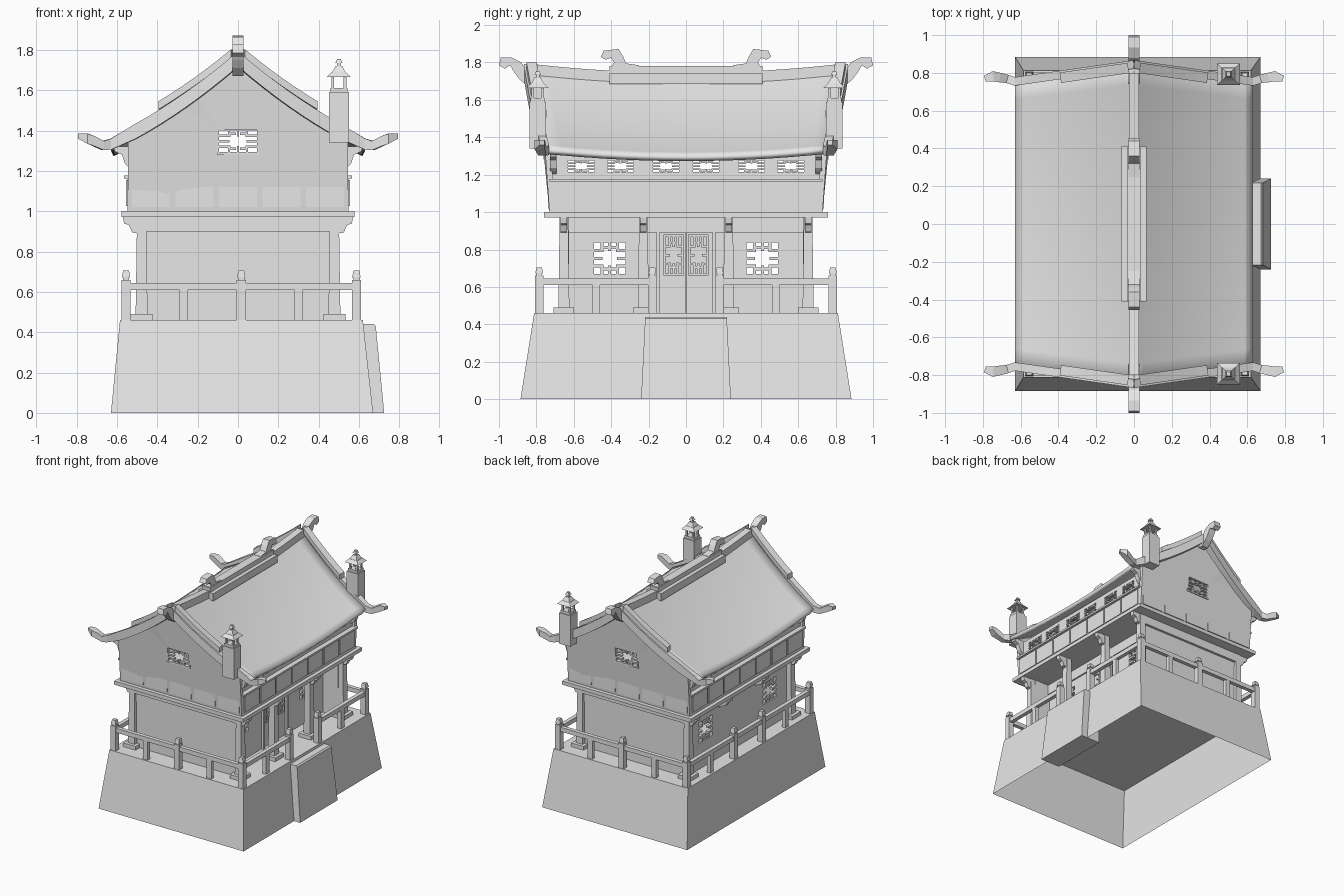
import bpy, bmesh
from mathutils import Vector

cube = bpy.data.objects.get("Cube")
if cube:
    bpy.data.objects.remove(cube, do_unlink=True)

grey = bpy.data.materials.new("plain grey")
grey.use_nodes = True
grey.diffuse_color = (0.8, 0.8, 0.8, 1)
grey.node_tree.nodes["Principled BSDF"].inputs["Base Color"].default_value = (0.8, 0.8, 0.8, 1)
SIDES = (-1, 1)


def finish(name, bm, recalc=True):
    if recalc:
        bmesh.ops.recalc_face_normals(bm, faces=bm.faces)
    me = bpy.data.meshes.new(name)
    bm.to_mesh(me)
    bm.free()
    me.materials.append(grey)
    ob = bpy.data.objects.new(name, me)
    bpy.context.scene.collection.objects.link(ob)
    return ob


def add_box(bm, centre, size, taper=1.0):
    """Box, with its top scaled by taper."""
    for v in bmesh.ops.create_cube(bm, size=1)["verts"]:
        k = taper if v.co.z > 0 else 1
        v.co = Vector((v.co.x * size[0] * k, v.co.y * size[1] * k, v.co.z * size[2])) + Vector(centre)


def boxes(name, items):
    bm = bmesh.new()
    for item in items:
        add_box(bm, *item)
    return finish(name, bm)


def extrude(name, pts, place, a, b):
    """Prism from a 2D outline; place(u, v, depth) gives the 3D point."""
    bm = bmesh.new()
    ring = [[bm.verts.new(place(u, v, d)) for u, v in pts] for d in (a, b)]
    for r in ring:
        bm.faces.new(r)
    n = len(pts)
    for i in range(n):
        j = (i + 1) % n
        bm.faces.new((ring[0][i], ring[0][j], ring[1][j], ring[1][i]))
    return finish(name, bm)


def sweep(name, path, w, h):
    """Upright rectangular beam along a path; w and h may be lists."""
    bm = bmesh.new()
    rings = []
    for i, p in enumerate(path):
        d = Vector(path[min(i + 1, len(path) - 1)]) - Vector(path[max(i - 1, 0)])
        d.z = 0
        side = d.normalized().cross(Vector((0, 0, 1))) * (w[i] / 2 if isinstance(w, list) else w / 2)
        up = Vector((0, 0, (h[i] if isinstance(h, list) else h) / 2))
        p = Vector(p)
        rings.append([bm.verts.new(p + s * side + u * up) for s, u in ((-1, -1), (1, -1), (1, 1), (-1, 1))])
    for r, q in zip(rings, rings[1:]):
        for k in range(4):
            bm.faces.new((r[k], r[(k + 1) % 4], q[(k + 1) % 4], q[k]))
    bm.faces.new(rings[0])
    bm.faces.new(rings[-1])
    return finish(name, bm)


def cut(wall, holes):
    cutter = boxes(wall.name + "_cutter", holes)
    cutter.hide_render = cutter.hide_viewport = True
    mod = wall.modifiers.new("openings", "BOOLEAN")
    mod.object, mod.operation, mod.solver = cutter, "DIFFERENCE", "EXACT"


def lattice(name, axis, pos, u, z, w, h, bar=0.012):
    """Framed fretwork lying across the x or y axis."""
    bars = []
    for s in SIDES:
        bars += [(s, 0, 0, 1), (0, s, 1, 0), (s * .72, 0, .28, 0), (0, s * .72, 0, .28)]
        for q in SIDES:
            bars += [(s * .45, q * .7, 0, .3), (s * .7, q * .45, .3, 0), (s * .3, q * .62, .2, 0)]
    items = []
    for cu, cv, lu, lv in bars:
        du, dz = max(bar, lu * w), max(bar, lv * h)
        a = u + cu * (w - bar) / 2
        c = (pos, a, z + cv * (h - bar) / 2) if axis == "x" else (a, pos, z + cv * (h - bar) / 2)
        items.append((c, (0.025, du, dz) if axis == "x" else (du, 0.025, dz)))
    return boxes(name, items)


# Stone base, open below, and the sloped entrance block
bm = bmesh.new()
low = [bm.verts.new((0.02 + sx * 0.65, sy * 0.885, 0)) for sx, sy in ((-1, -1), (1, -1), (1, 1), (-1, 1))]
top = [bm.verts.new((0.017 + sx * 0.602, sy * 0.812, 0.46)) for sx, sy in ((-1, -1), (1, -1), (1, 1), (-1, 1))]
for k in range(4):
    j = (k + 1) % 4
    bm.faces.new((low[k], low[j], top[j], top[k]))
bm.faces.new(top)
finish("stone_base", bm)
extrude("entrance_block", [(0.55, 0), (0.725, 0), (0.683, 0.43), (0.673, 0.44), (0.55, 0.44)],
        lambda u, v, d: (u, d * (0.24 - 0.05 * v), v), -1, 1)

# Railing round the deck
XL, XR, YE, YG = -0.555, 0.587, 0.785, 0.18
posts = [(x, y) for x in (XL, 0.016, XR) for y in (-YE, YE)]
posts += [(x, y) for x in (XL, XR) for y in (-YG, YG)]
items = []
for x, y in posts:
    items += [((x, y, 0.56), (0.045, 0.045, 0.2)), ((x, y, 0.664), (0.03, 0.03, 0.02)),
              ((x, y, 0.688), (0.042, 0.042, 0.034), 0.7)]
boxes("railing_posts", items)
rails, stubs = [], []
for s in SIDES:
    rails.append(((0.016, s * YE, 0.627), (1.14, 0.032, 0.035)))
    stubs += [((x, s * YE, 0.535), (0.042, 0.03, 0.15)) for x in (-0.27, 0.30)]
    for x in (XL, XR):
        rails.append(((x, s * 0.4825, 0.627), (0.032, 0.605, 0.035)))
        stubs.append(((x, s * 0.48, 0.535), (0.03, 0.042, 0.15)))
rails.append(((XL, 0, 0.627), (0.032, 0.36, 0.035)))
boxes("railing_rails", rails)
boxes("railing_stubs", stubs)

# Lower storey: end walls, side walls with windows, lintels
for s in SIDES:
    boxes("lower_end_wall", [((0, s * 0.64, 0.715), (0.92, 0.03, 0.51)), ((0, s * 0.66, 0.935), (0.96, 0.03, 0.07))])
for label, x in (("right", -0.45), ("left", 0.31)):
    wall = boxes(label + "_lower_wall", [((x, 0, 0.715), (0.025, 1.26, 0.51))])
    cut(wall, [((x, s * 0.408, 0.753), (0.1, 0.18, 0.18)) for s in SIDES])
    for s in SIDES:
        lattice(label + "_window", "x", x, s * 0.408, 0.753, 0.2, 0.2, 0.016)
    boxes(label + "_lintel", [((x * 1.03, 0, 0.93), (0.03, 1.26, 0.08))])

# Double door with carved panels
boxes("door_frame", [((0.33, s * 0.15, 0.675), (0.02, 0.018, 0.43)) for s in SIDES]
      + [((0.325, 0, 0.675), (0.012, 0.008, 0.43))])
for s in SIDES:
    lattice("door_fretwork", "x", 0.322, s * 0.066, 0.77, 0.11, 0.22, 0.012)

# Columns with feet, and brackets carrying the upper storey
spots = [(sx * 0.478, sy * 0.653) for sx in SIDES for sy in SIDES] + [(0.478, s * 0.228) for s in SIDES]
boxes("columns", [((x, y, 0.715), (0.06, 0.06, 0.51), 0.75) for x, y in spots])
boxes("column_feet", [((x, y, 0.475), (0.11, 0.11, 0.03)) for x, y in spots])
low_bracket = [(0.47, 0.87), (0.47, 0.97), (0.57, 0.97), (0.565, 0.94), (0.54, 0.93), (0.525, 0.895), (0.5, 0.89)]
high_bracket = [(0.52, 1.2), (0.52, 1.32), (0.62, 1.32), (0.61, 1.295), (0.575, 1.28), (0.56, 1.235), (0.545, 1.22)]
for sx in SIDES:
    for y in (-0.653, -0.228, 0.228, 0.653):
        extrude("column_bracket", low_bracket, lambda u, v, d: (sx * u, y + d, v), -0.018, 0.018)
    for y in (-0.71, 0.71):
        extrude("eave_bracket", high_bracket, lambda u, v, d: (sx * u, y + d, v), -0.018, 0.018)

# Upper storey: floor, panelled band, side walls with a row of small windows
boxes("upper_floor", [((0, 0, 0.985), (1.155, 1.52, 0.03))])
for sx in SIDES:
    boxes("side_band", [((sx * 0.535, 0, 1.085), (0.025, 1.46, 0.17)), ((sx * 0.54, 0, 1.17), (0.05, 1.46, 0.015))])
    boxes("side_panels", [((sx * 0.5505, (i - 3) * 0.203, 1.09), (0.009, 0.188, 0.13)) for i in range(7)])
    wall = boxes("upper_side_wall", [((sx * 0.515, 0, 1.235), (0.02, 1.44, 0.15))])
    spots = [s * y for s in SIDES for y in (0.107, 0.35, 0.56)]
    cut(wall, [((sx * 0.515, y, 1.245), (0.1, 0.14, 0.065)) for y in spots])
    for y in spots:
        lattice("upper_window", "x", sx * 0.515, y, 1.245, 0.16, 0.08, 0.009)


# Swept roof surface
def roof_z(x, y):
    t = abs(x) / 0.63
    return 1.71 - 0.41 * t * (1.3 - 0.3 * t) + 0.05 * (y / 0.85) ** 2


def verge(x):
    return 0.86 - 0.09 * abs(x) / 0.63


NX, NY = 28, 14
bm = bmesh.new()
grid = []
for i in range(NX + 1):
    x = 0.63 * (2 * i / NX - 1)
    ys = [verge(x) * (2 * j / NY - 1) for j in range(NY + 1)]
    grid.append([bm.verts.new((x, y, roof_z(x, y))) for y in ys])
for i in range(NX):
    for j in range(NY):
        bm.faces.new((grid[i][j], grid[i + 1][j], grid[i + 1][j + 1], grid[i][j + 1]))
roof = finish("roof", bm, False)
solid = roof.modifiers.new("thickness", "SOLIDIFY")
solid.thickness, solid.offset = 0.03, -1
bpy.context.view_layer.objects.active = roof
roof.select_set(True)
bpy.ops.object.shade_smooth_by_angle()
roof.select_set(False)

# Gable walls, leaning out to the verge, with panels and a vent
curve = [(0.545 - 1.09 * i / 16, roof_z(0.545 - 1.09 * i / 16, 0.75) - 0.02) for i in range(17)]
for sy in SIDES:
    gable = extrude("gable_wall", [(-0.545, 1.0), (0.545, 1.0)] + curve,
                    lambda u, v, d: (u, sy * (d + 0.16 * max(0, v - 1.2)), v), 0.7, 0.73)
    cut(gable, [((0, sy * 0.73, 1.347), (0.19, 0.2, 0.11))])
    lattice("gable_vent", "y", sy * 0.75, 0, 1.347, 0.21, 0.13, 0.012)
    boxes("gable_panels", [(((i - 2) * 0.2155, sy * 0.734, 1.088), (0.19, 0.009, 0.135)) for i in range(5)])

# Verge beams ending in upturned tips, raised verge caps
tip = [(0.67, 0.768, 1.325), (0.71, 0.775, 1.345), (0.745, 0.782, 1.36), (0.79, 0.77, 1.372)]
for sy in SIDES:
    for sx in SIDES:
        xs = [0.63 * i / 10 for i in range(11)]
        path = [(sx * x, sy * (verge(x) - 0.015), roof_z(x, verge(x)) - 0.008) for x in xs]
        path += [(sx * x, sy * y, z) for x, y, z in tip]
        sweep("verge_beam", path, [0.045] * 11 + [0.045, 0.05, 0.055, 0.03],
              [0.075] * 9 + [0.065, 0.055, 0.045, 0.05, 0.05, 0.025])
        xs = [0.03 + 0.36 * i / 6 for i in range(7)]
        sweep("verge_cap", [(sx * x, sy * (verge(x) - 0.03), roof_z(x, 0.83) + 0.05) for x in xs], 0.055, 0.04)

# Ridge beam, middle ridge box and curled ornaments
sweep("ridge_beam", [(0, y / 10, 1.715 + 0.05 * (y / 8.5) ** 2) for y in range(-8, 9)], 0.055, 0.06)
boxes("ridge_box", [((0, 0, 1.715), (0.13, 0.82, 0.06)), ((0, 0, 1.75), (0.07, 0.82, 0.065))])
end_curl = [(0.74, 1.67), (0.74, 1.75), (0.85, 1.755), (0.88, 1.80), (0.935, 1.828), (0.99, 1.828), (1.0, 1.785),
            (0.968, 1.767), (0.94, 1.785), (0.92, 1.75), (0.89, 1.71), (0.845, 1.67)]
mid_curl = [(0.455, 1.83), (0.44, 1.863), (0.36, 1.872), (0.335, 1.83), (0.32, 1.795), (0.25, 1.785),
            (0.25, 1.76), (0.41, 1.76), (0.385, 1.80), (0.4, 1.825), (0.43, 1.815)]
for s in SIDES:
    for name, outline in (("ridge_end_curl", end_curl), ("ridge_middle_curl", mid_curl)):
        extrude(name, outline, lambda u, v, d: (d, s * u, v), -0.028, 0.028)

# Chimneys topped with small lanterns
for s in SIDES:
    c = (0.5, s * 0.793)
    items = [((*c, 1.465), (0.1, 0.09, 0.25)), ((*c, 1.6), (0.085, 0.075, 0.02)),
             ((*c, 1.677), (0.12, 0.115, 0.025), 0.6), ((*c, 1.705), (0.065, 0.065, 0.03), 0.5),
             ((*c, 1.735), (0.02, 0.02, 0.04)), ((*c, 1.742), (0.035, 0.035, 0.014), 0.6)]
    items += [((c[0] + a * 0.03, c[1] + b * 0.026, 1.638), (0.014, 0.014, 0.06)) for a in SIDES for b in SIDES]
    boxes("chimney", items)
